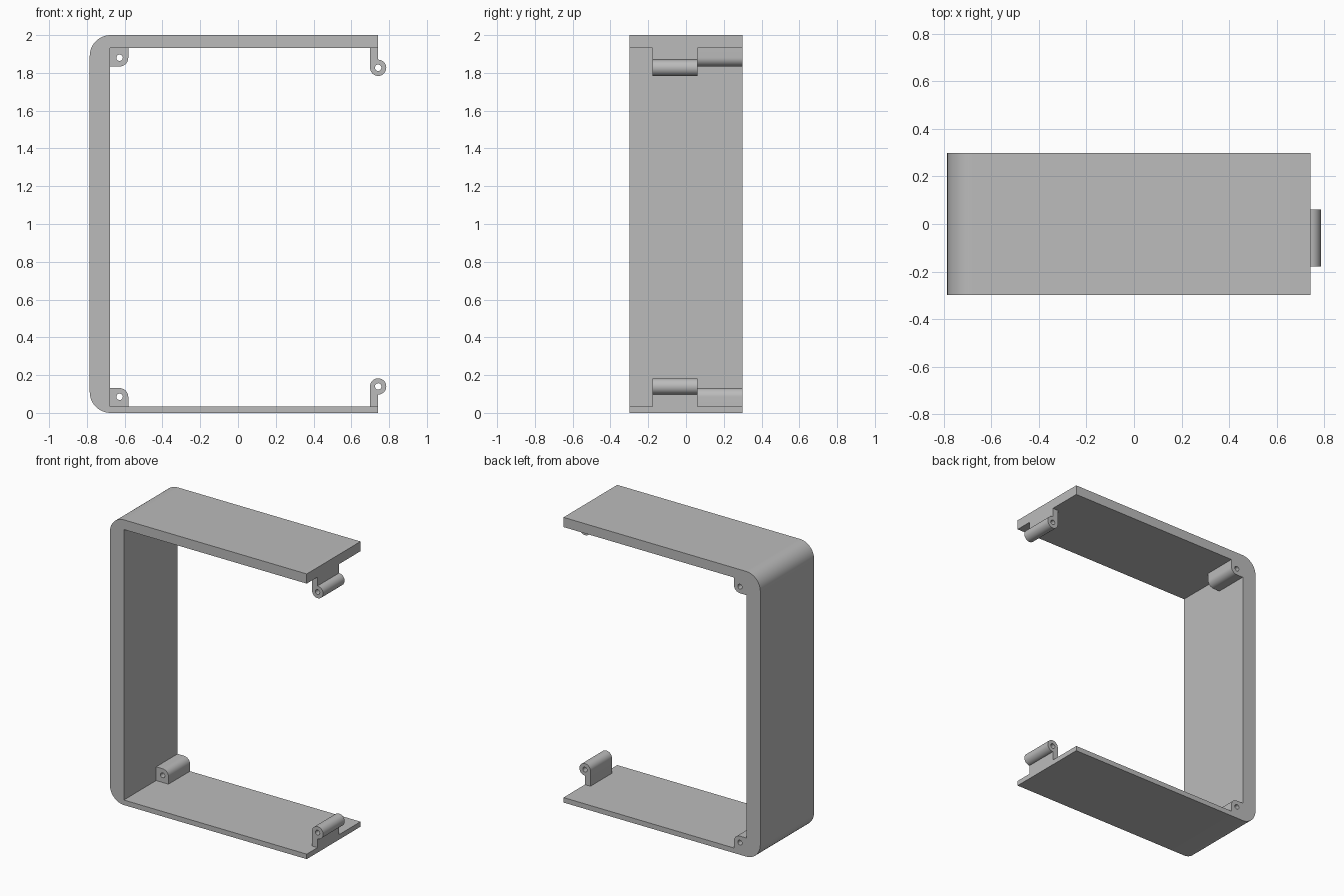
import bpy
from math import cos, sin, radians

cube = bpy.data.objects.get("Cube")
if cube:
    bpy.data.objects.remove(cube, do_unlink=True)

grey = bpy.data.materials.new("plain grey")
grey.use_nodes = True
colour = (0.5, 0.5, 0.5, 1)
grey.diffuse_color = colour
grey.node_tree.nodes["Principled BSDF"].inputs["Base Color"].default_value = colour


def arc(cx, cz, r, start, end, steps=12):
    """Points on an arc, angles in degrees."""
    angles = [radians(start + (end - start) * i / steps) for i in range(steps + 1)]
    return [(cx + r * cos(a), cz + r * sin(a)) for a in angles]


def extrude_profile(name, loops, y0, y1):
    """Fill front-plane outlines (later loops are holes) and extrude along y."""
    curve = bpy.data.curves.new(name, "CURVE")
    curve.dimensions = "2D"
    curve.fill_mode = "BOTH"
    curve.extrude = (y1 - y0) / 2
    for loop in loops:
        spline = curve.splines.new("POLY")
        spline.points.add(len(loop) - 1)
        for point, (x, z) in zip(spline.points, loop):
            point.co = (x, z, 0, 1)
        spline.use_cyclic_u = True
    obj = bpy.data.objects.new(name, curve)
    bpy.context.collection.objects.link(obj)
    obj.rotation_euler.x = radians(90)
    obj.location.y = (y0 + y1) / 2
    bpy.ops.object.select_all(action="DESELECT")
    obj.select_set(True)
    bpy.context.view_layer.objects.active = obj
    bpy.ops.object.convert(target="MESH")
    obj = bpy.context.view_layer.objects.active
    obj.data.materials.clear()
    obj.data.materials.append(grey)
    bpy.ops.object.transform_apply(location=True, rotation=True, scale=True)
    bpy.ops.object.shade_smooth_by_angle(angle=radians(30))
    return obj


LEFT, INNER, RIGHT = -0.785, -0.677, 0.742
FLOOR, CEILING, HEIGHT = 0.035, 1.932, 2.0
CORNER = 0.11
FRONT, BACK, STEP = -0.298, 0.298, 0.06
PIN = 0.017

# C-shaped frame with rounded outer corners
frame = [(RIGHT, HEIGHT)]
frame += arc(LEFT + CORNER, HEIGHT - CORNER, CORNER, 90, 180)
frame += arc(LEFT + CORNER, CORNER, CORNER, 180, 270)
frame += [(RIGHT, 0), (RIGHT, FLOOR), (INNER, FLOOR), (INNER, CEILING), (RIGHT, CEILING)]
extrude_profile("frame", [frame], FRONT, BACK)

# Hinge lugs and knuckles, flipped for the top; both sink slightly into the frame
for level, plate, up in (("lower", FLOOR, 1), ("upper", CEILING, -1)):
    root = plate - 0.01 * up

    # Corner lug with a pin hole
    lug_x, lug_z = -0.627, (0.085 if up > 0 else 1.88)
    r = 0.046
    lug = [(INNER - 0.01, root), (lug_x + r, root)]
    lug += arc(lug_x, lug_z, r, 0, 90 * up)
    lug += [(INNER - 0.01, lug_z + r * up)]
    hole = arc(lug_x, lug_z, PIN, 0, 345, 23)
    extrude_profile(level + "_corner_lug", [lug, hole], STEP, BACK)

    # Round knuckle on a stem at the open end
    knuckle_z, r = plate + 0.105 * up, 0.043
    knuckle = [(RIGHT - r, root), (RIGHT, root)]
    knuckle += arc(RIGHT, knuckle_z, r, -90 * up, 180 * up, 24)
    hole = arc(RIGHT, knuckle_z, PIN, 0, 345, 23)
    extrude_profile(level + "_hinge_knuckle", [knuckle, hole], -0.178, STEP)
